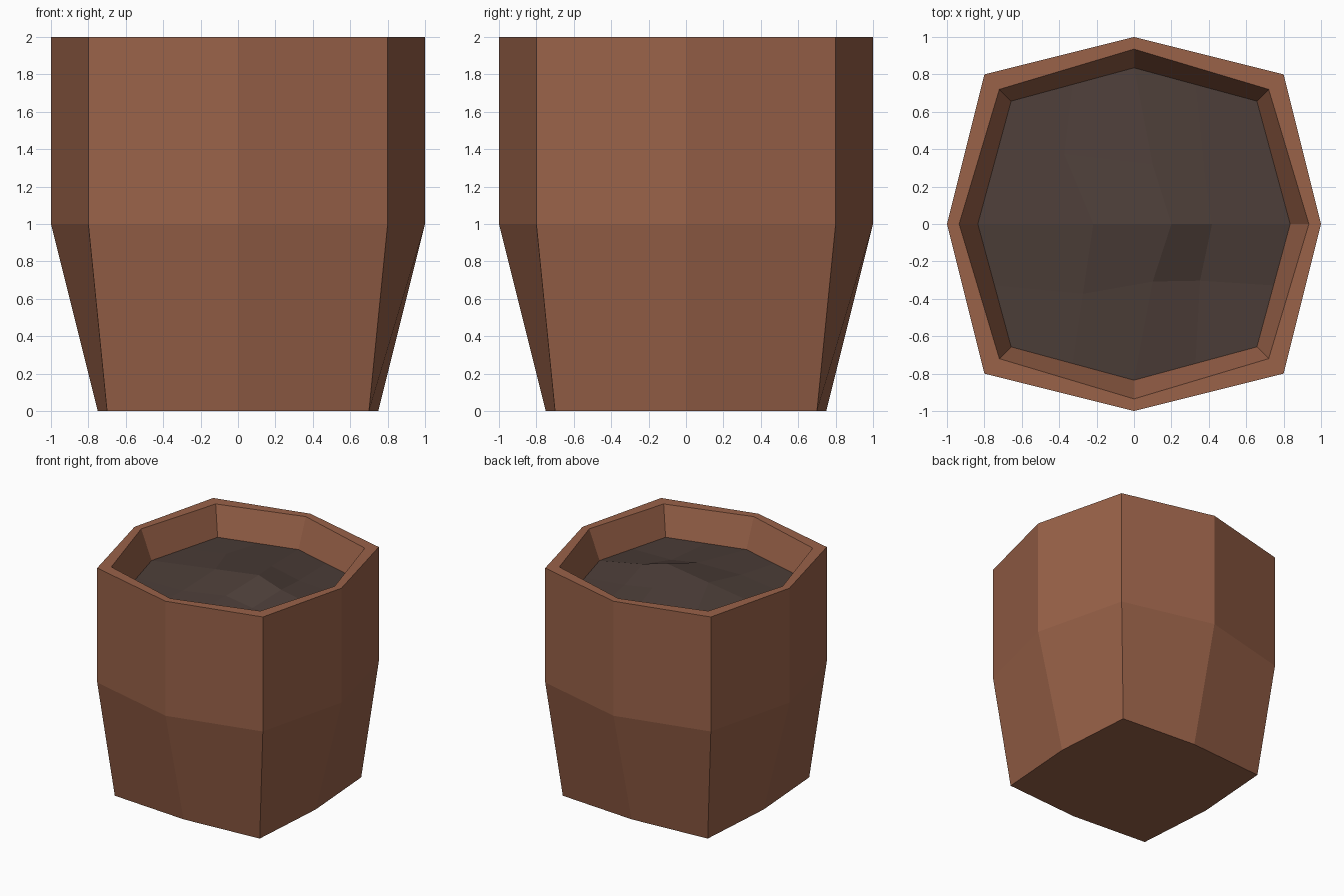
import bpy
import bmesh

old = bpy.data.objects.get("Cube")
if old:
    bpy.data.objects.remove(old, do_unlink=True)


def material(name, rgb):
    mat = bpy.data.materials.new(name)
    mat.use_nodes = True
    mat.diffuse_color = (*rgb, 1)
    mat.node_tree.nodes["Principled BSDF"].inputs["Base Color"].default_value = (*rgb, 1)
    return mat


def finish(bm, name, mat):
    mesh = bpy.data.meshes.new(name)
    bm.to_mesh(mesh)
    bm.free()
    mesh.materials.append(mat)
    obj = bpy.data.objects.new(name, mesh)
    bpy.context.collection.objects.link(obj)
    return obj


def octagon(side, corner):
    """Eight points: side points on the axes, corner points between them."""
    dirs = [(1, 0), (1, 1), (0, 1), (-1, 1), (-1, 0), (-1, -1), (0, -1), (1, -1)]
    return [(x * r, y * r) for x, y in dirs for r in [corner if x and y else side]]


clay = material("terracotta", (0.32, 0.122, 0.066))
earth = material("dark soil", (0.073, 0.048, 0.040))

SOIL_SIDE, SOIL_CORNER, SOIL_Z = 0.835, 0.657, 1.75

# Pot: octagonal rings from the base, over the rim and down inside
rings = [(0.75, 0.70, 0), (1, 0.8, 1), (1, 0.8, 2), (0.935, 0.72, 2),
         (SOIL_SIDE, SOIL_CORNER, SOIL_Z)]
bm = bmesh.new()
loops = [[bm.verts.new((x, y, z)) for x, y in octagon(side, corner)]
         for side, corner, z in rings]
bm.faces.new(loops[0][::-1])
for low, high in zip(loops, loops[1:]):
    for i in range(8):
        j = (i + 1) % 8
        bm.faces.new((low[i], low[j], high[j], high[i]))
finish(bm, "pot", clay)

# Soil: coarse grid fitted to the inner octagon, with a small mound.
# Each bump gives a sideways shift and a height for one inner grid point.
bumps = {(0, 0): (0.2, 0, 0.15), (1, 0): (0, 0, 0.08), (-1, 0): (0.2, 0, 0.09),
         (0, 1): (0.1, -0.1, 0.08), (0, -1): (0.1, 0.11, 0.06),
         (1, 1): (0, -0.06, 0.03), (1, -1): (-0.02, 0.07, 0.02),
         (-1, 1): (0, 0, 0.04), (-1, -1): (0.1, 0, 0.03)}
bm = bmesh.new()
grid = {}
for i in range(-2, 3):
    for j in range(-2, 3):
        u, v = i / 2, j / 2
        x = u * (SOIL_SIDE + abs(v) * (SOIL_CORNER - SOIL_SIDE))
        y = v * (SOIL_SIDE + abs(u) * (SOIL_CORNER - SOIL_SIDE))
        dx, dy, dz = bumps.get((i, j), (0, 0, 0))
        grid[i, j] = bm.verts.new((x + dx, y + dy, SOIL_Z + dz))
for i in range(-2, 2):
    for j in range(-2, 2):
        bm.faces.new((grid[i, j], grid[i + 1, j], grid[i + 1, j + 1], grid[i, j + 1]))
finish(bm, "soil", earth)
